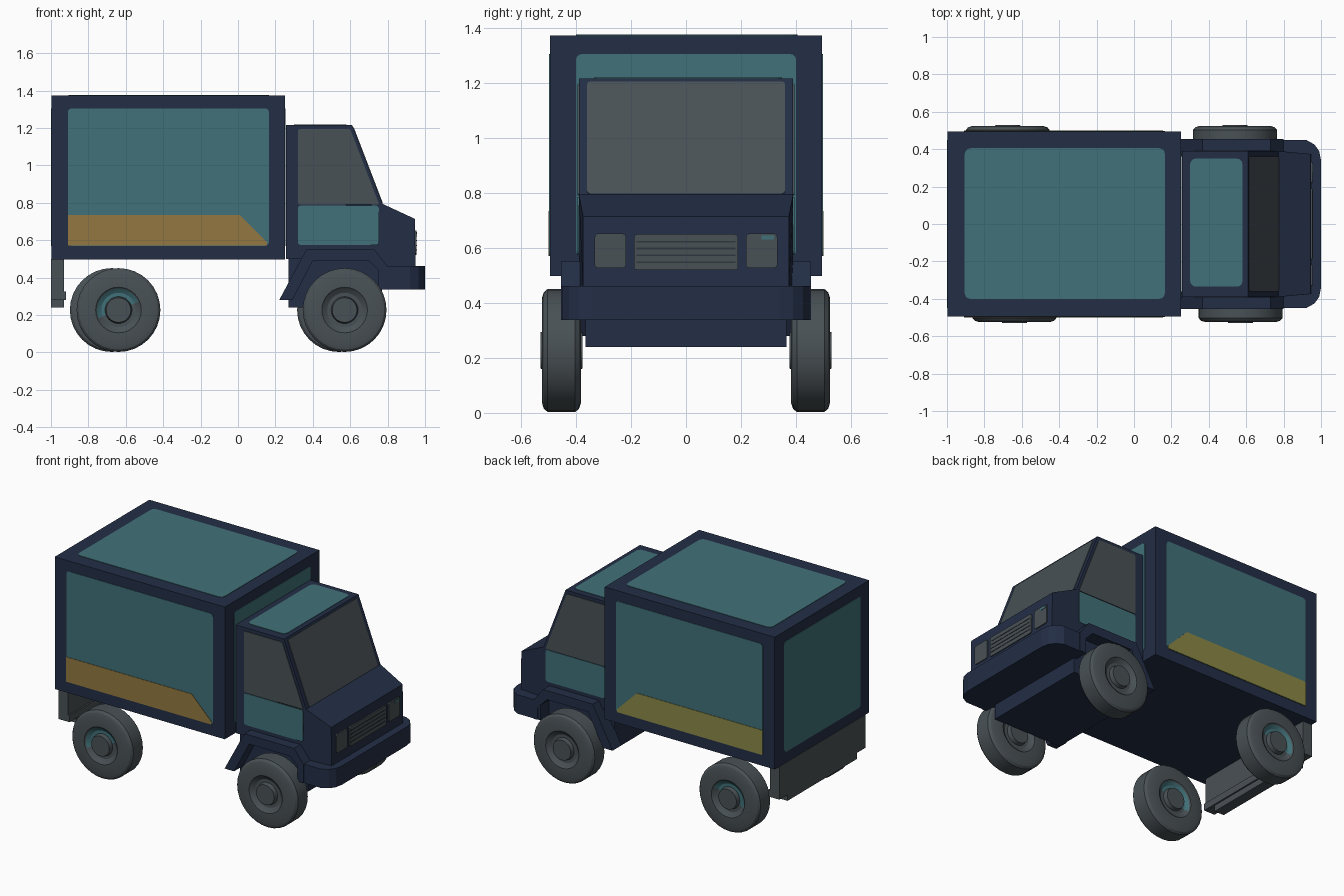
import bpy, bmesh, math
from mathutils import Vector

if "Cube" in bpy.data.objects:
    bpy.data.objects.remove(bpy.data.objects["Cube"])


def lin(c):
    c /= 255
    return c / 12.92 if c <= 0.04045 else ((c + 0.055) / 1.055) ** 2.4


def material(name, r, g, b):
    m = bpy.data.materials.new(name)
    m.diffuse_color = (lin(r), lin(g), lin(b), 1)
    m.use_nodes = True
    m.node_tree.nodes["Principled BSDF"].inputs["Base Color"].default_value = m.diffuse_color
    return m


NAVY = material("navy_paint", 35, 46, 70)
TEAL = material("teal_panel", 65, 113, 121)
GREY = material("slate_grey", 73, 81, 85)
DARK = material("dark_grey", 46, 54, 60)
ORANGE = material("orange_stripe", 147, 121, 65)
YELLOW = material("olive_yellow_stripe", 139, 137, 70)


def finish(name, bm, *mats):
    bmesh.ops.recalc_face_normals(bm, faces=bm.faces[:])
    me = bpy.data.meshes.new(name)
    bm.to_mesh(me)
    bm.free()
    for m in mats:
        me.materials.append(m)
    ob = bpy.data.objects.new(name, me)
    bpy.context.collection.objects.link(ob)
    return ob


def prism(name, pts, vec, mat, rounding=0.0):
    """Extrude a planar outline along vec, with optional rounded corners."""
    bm = bmesh.new()
    bm.faces.new([bm.verts.new(p) for p in pts])
    if rounding:
        bmesh.ops.bevel(bm, geom=bm.verts[:], offset=rounding, segments=3,
                        profile=0.5, affect='VERTICES')
    r = bmesh.ops.extrude_face_region(bm, geom=bm.faces[:], use_keep_orig=True)
    vs = [g for g in r["geom"] if isinstance(g, bmesh.types.BMVert)]
    bmesh.ops.translate(bm, verts=vs, vec=Vector(vec))
    return finish(name, bm, mat)


def xz(pts, y):
    return [(x, y, z) for x, z in pts]


def block(name, x0, x1, y0, y1, z0, z1, mat):
    return prism(name, xz([(x0, z0), (x1, z0), (x1, z1), (x0, z1)], y0), (0, y1 - y0, 0), mat)


def end_plate(name, x, y0, y1, z0, z1, t, mat, rounding=0.0):
    return prism(name, [(x, y0, z0), (x, y1, z0), (x, y1, z1), (x, y0, z1)], (t, 0, 0), mat, rounding)


def top_plate(name, x0, x1, y0, y1, z, mat):
    return prism(name, [(x0, y0, z), (x1, y0, z), (x1, y1, z), (x0, y1, z)], (0, 0, 0.003), mat, 0.03)


# Cargo box with inset-coloured panels
block("cargo_box", -0.997, 0.25, -0.495, 0.495, 0.497, 1.373, NAVY)
top_plate("cargo_roof_panel", -0.905, 0.165, -0.4, 0.405, 1.373, TEAL)
end_plate("cargo_front_panel", 0.25, -0.4, 0.4, 0.57, 1.305, 0.003, TEAL, 0.02)
end_plate("cargo_rear_panel", -0.997, -0.4, 0.4, 0.57, 1.305, -0.003, TEAL, 0.02)

# Cab body: side profile, nose narrowing toward the front
cab = prism("cab_body", xz([(0.257, 0.5), (0.257, 1.217), (0.61, 1.217), (0.772, 0.795),
                            (0.945, 0.715), (0.95, 0.44), (0.77, 0.44), (0.70, 0.5)], -0.39),
            (0, 0.78, 0), NAVY)
for v in cab.data.vertices:
    if v.co.x > 0.9:
        v.co.y *= 0.96
top_plate("cab_roof_panel", 0.30, 0.58, -0.335, 0.35, 1.217, TEAL)
slope = Vector((0.422, 0, 0.162)).normalized() * 0.004
prism("windshield", [(0.615, -0.36, 1.203), (0.615, 0.36, 1.203),
                     (0.771, 0.36, 0.797), (0.771, -0.36, 0.797)], slope, GREY, 0.01)

# Underbody, front bumper, rear bumper
block("underbody", 0.27, 0.77, -0.365, 0.365, 0.24, 0.51, NAVY)
half = [(0.75, 0.45), (0.92, 0.45), (0.965, 0.425), (0.99, 0.39), (1.0, 0.34)]
outline = half + [(x, -y) for x, y in reversed(half)]
prism("front_bumper", [(x, y, 0.337) for x, y in outline], (0, 0, 0.125), NAVY)
block("rear_bumper", -1.0, -0.93, -0.45, 0.45, 0.28, 0.499, GREY)
block("rear_bumper_ledge", -1.0, -0.92, -0.45, 0.45, 0.28, 0.325, GREY)
block("rear_bumper_lip", -1.0, -0.93, -0.365, 0.365, 0.24, 0.28, GREY)

# Grille and headlights
end_plate("grille", 0.946, -0.19, 0.19, 0.52, 0.65, 0.009, GREY, 0.012)
for i in range(4):
    z = 0.545 + i * 0.025
    end_plate("grille_slot_%d" % i, 0.955, -0.18, 0.18, z, z + 0.006, 0.002, DARK)
for y in (-0.275, 0.275):
    end_plate("headlight", 0.946, y - 0.057, y + 0.057, 0.527, 0.652, 0.009, GREY, 0.012)
end_plate("headlight_glint", 0.955, 0.275, 0.32, 0.63, 0.645, 0.002, TEAL)


def wheel(name, x, side, teal):
    """Lathe a tyre with a recessed rim and hub on both faces."""
    prof = [(0.077, 0.0), (0.077, 0.066), (0.05, 0.072), (0.05, 0.092), (0.064, 0.115),
            (0.071, 0.122), (0.071, 0.19), (0.064, 0.212), (0.05, 0.224)]
    prof = prof + [(-d, r) for d, r in reversed(prof)]
    bm = bmesh.new()
    vs = [bm.verts.new((r, d, 0)) for d, r in prof]
    es = [bm.edges.new(p) for p in zip(vs, vs[1:])]
    bmesh.ops.spin(bm, geom=vs + es, cent=(0, 0, 0), axis=(0, 1, 0),
                   angle=math.tau, steps=32)
    bmesh.ops.remove_doubles(bm, verts=bm.verts[:], dist=0.0005)
    bm.normal_update()
    # partial teal ring inside the rim recess
    for f in bm.faces:
        c = f.calc_center_median()
        r = math.hypot(c.x, c.z)
        if teal and 0.075 < r < 0.11 and abs(c.y) < 0.068 and c.z - 0.5 * c.x > 0:
            f.material_index = 1
    ob = finish(name, bm, GREY, TEAL)
    ob.location = (x, side * 0.453, 0.227)
    bpy.ops.object.select_all(action='DESELECT')
    ob.select_set(True)
    bpy.context.view_layer.objects.active = ob
    bpy.ops.object.shade_smooth_by_angle(angle=math.radians(25))


# Parts repeated on both sides
for side, tag, stripe in ((-1, "near", ORANGE), (1, "far", YELLOW)):
    prism("cargo_side_panel_" + tag, xz([(-0.91, 0.57), (0.165, 0.57), (0.165, 1.305), (-0.91, 1.305)],
          side * 0.495), (0, side * 0.003, 0), TEAL, 0.02)
    prism("cargo_stripe_" + tag, xz([(-0.91, 0.571), (0.155, 0.571), (0.155, 0.59), (0.01, 0.735), (-0.91, 0.735)],
          side * 0.495), (0, side * 0.006, 0), stripe, 0.005)
    prism("side_window_" + tag, xz([(0.32, 0.79), (0.755, 0.79), (0.60, 1.195), (0.32, 1.195)],
          side * 0.39), (0, side * 0.004, 0), GREY, 0.012)
    prism("door_panel_" + tag, xz([(0.32, 0.575), (0.753, 0.575), (0.753, 0.785), (0.32, 0.785)],
          side * 0.39), (0, side * 0.004, 0), TEAL, 0.015)
    # angular fender arch over the front wheel
    prism("fender_" + tag, xz([(0.22, 0.28), (0.365, 0.55), (0.73, 0.55), (0.80, 0.46), (0.80, 0.338),
                               (0.77, 0.338), (0.77, 0.42), (0.70, 0.49), (0.40, 0.49), (0.29, 0.28)],
          side * 0.36), (0, side * 0.095, 0), NAVY)
    wheel("front_wheel_" + tag, 0.555 - side * 0.015, side, False)
    wheel("rear_wheel_" + tag, -0.657 - side * 0.018, side, True)
